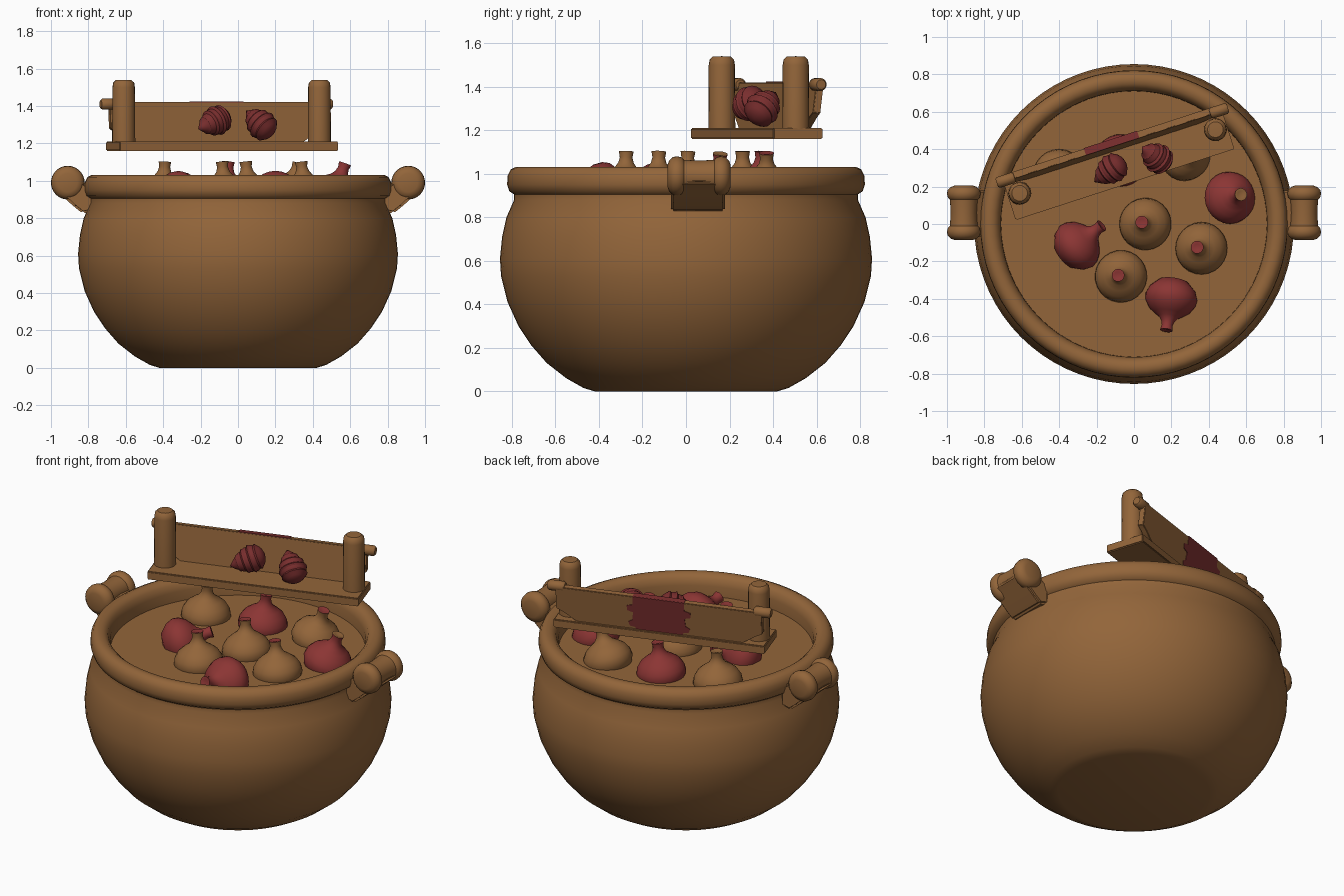
import bpy, bmesh, math
from mathutils import Vector, Matrix

if "Cube" in bpy.data.objects:
    bpy.data.objects.remove(bpy.data.objects["Cube"])


def material(name, rgb):
    m = bpy.data.materials.new(name)
    m.use_nodes = True
    m.diffuse_color = (*rgb, 1)
    m.node_tree.nodes["Principled BSDF"].inputs["Base Color"].default_value = (*rgb, 1)
    return m


BROWN = material("warm brown", (0.29, 0.13, 0.042))
RED = material("onion red", (0.26, 0.036, 0.034))
DARK = material("dark red", (0.19, 0.027, 0.027))


def finish(name, bm, mats, matrix=Matrix(), smooth=40):
    bmesh.ops.remove_doubles(bm, verts=bm.verts, dist=1e-5)
    bmesh.ops.recalc_face_normals(bm, faces=bm.faces)
    mesh = bpy.data.meshes.new(name)
    bm.to_mesh(mesh)
    bm.free()
    ob = bpy.data.objects.new(name, mesh)
    bpy.context.collection.objects.link(ob)
    for m in mats:
        mesh.materials.append(m)
    ob.matrix_world = matrix
    bpy.ops.object.select_all(action='DESELECT')
    ob.select_set(True)
    bpy.context.view_layer.objects.active = ob
    if smooth:
        bpy.ops.object.shade_smooth_by_angle(angle=math.radians(smooth))
    return ob


def lathe(name, profile, mats, matrix=Matrix(), steps=32, rule=None, smooth=40):
    """Spin (radius, height) points around the local z axis."""
    bm = bmesh.new()
    vs = [bm.verts.new((r, 0, z)) for r, z in profile]
    es = [bm.edges.new(p) for p in zip(vs, vs[1:])]
    bmesh.ops.spin(bm, geom=vs + es, cent=(0, 0, 0), axis=(0, 0, 1),
                   angle=math.tau, steps=steps, use_duplicate=False)
    if rule:
        for f in bm.faces:
            f.material_index = rule(f.calc_center_median())
    return finish(name, bm, mats, matrix, smooth)


def prism(name, outline, depth, mats, matrix=Matrix(), bevel=0.0, smooth=40):
    """Extrude an (x, z) outline along y, centred on y = 0."""
    bm = bmesh.new()
    face = bm.faces.new([bm.verts.new((x, -depth / 2, z)) for x, z in outline])
    ext = bmesh.ops.extrude_face_region(bm, geom=[face])["geom"]
    bmesh.ops.translate(bm, vec=(0, depth, 0),
                        verts=[v for v in ext if isinstance(v, bmesh.types.BMVert)])
    if bevel:
        bmesh.ops.bevel(bm, geom=bm.edges[:], offset=bevel, segments=2, affect='EDGES')
    return finish(name, bm, mats, matrix, smooth)


def aimed(pos, axis):
    return Matrix.Translation(pos) @ Vector(axis).to_track_quat('Z', 'Y').to_matrix().to_4x4()


# Pot body with rolled rim
lathe("pot", [(0, 0), (.42, 0), (.47, .015), (.55, .06), (.64, .13), (.71, .21), (.77, .30),
              (.82, .41), (.85, .53), (.855, .61), (.845, .71), (.825, .8), (.79, .88),
              (.79, .905), (.812, .92), (.822, .95), (.82, .99), (.805, 1.02), (.78, 1.032),
              (.75, 1.03), (.725, 1.01), (.712, .97), (.71, .89)], [BROWN], steps=72)
lathe("soup", [(0, .91), (.72, .91)], [BROWN], steps=72)

# Scroll handles on both sides
for side, word in ((1, "left"), (-1, "right")):
    roll = [(0, -.145), (.05, -.145), (.07, -.138), (.087, -.12), (.09, -.1), (.085, -.08),
            (.074, -.07), (.07, 0)]
    roll += [(r, -z) for r, z in reversed(roll[:-1])]
    lathe(word + "_handle_scroll", roll, [BROWN],
          aimed((side * .91, .06, .99), (0, 1, 0)))
    strap = [(.99, .96), (.93, .91), (.875, .86), (.83, .825), (.77, .84), (.77, .95), (.88, 1.03)]
    prism(word + "_handle_strap", [(side * x, z) for x, z in strap], .25, [BROWN],
          Matrix.Translation((0, .055, 0)), bevel=.012)

# Onions floating in the soup: position, lean of the stem, skin, tip
onion = [(0, -.1), (.08, -.085), (.125, -.04), (.14, 0), (.134, .035), (.112, .07), (.08, .095),
         (.052, .113), (.036, .135), (.029, .16), (.034, .188), (.018, .188), (0, .18)]
UP = (0, 0, 1)
onions = [((.06, 0), (-.1, .05, 1), BROWN, RED),
          ((.36, -.13), (-.12, .03, 1), BROWN, RED),
          ((-.07, -.28), (-.08, .03, 1), BROWN, RED),
          ((.27, .37), (.3, 0, 1), BROWN, RED),
          ((-.4, .26), (.05, 0, 1), BROWN, BROWN),
          ((-.07, .34), (.1, .05, 1), RED, RED),
          ((.51, .14), (.35, .1, 1), RED, BROWN),
          ((-.31, -.12), (.8, .65, .35), RED, RED),
          ((.2, -.39), (-.15, -1, .3), RED, RED)]
for i, ((x, y), axis, skin, tip) in enumerate(onions, 1):
    lathe(f"onion_{i}", onion, [skin, tip], aimed((x, y, .915), axis), steps=24,
          rule=lambda c: int(c.z > .175))

# Bench frame: local x runs along the plank, local z is height
bench = Matrix.Translation((-.085, .325, 0)) @ Matrix.Rotation(math.radians(18), 4, 'Z')


def on_bench(x, y, z=0):
    return bench @ Matrix.Translation((x, y, z))


prism("bench_plank", [(-.615, 1.16), (.615, 1.16), (.615, 1.21), (-.615, 1.21)], .24,
      [BROWN], bench, bevel=.005)
post = [(0, 1.2), (.062, 1.2), (.06, 1.5), (.056, 1.525), (.042, 1.538), (0, 1.54)]
peg = [(0, -.05), (.022, -.05), (.03, -.04), (.03, .04), (.022, .05), (0, .05)]
for s, word in ((1, "left"), (-1, "right")):
    lathe(word + "_post", post, [BROWN], on_bench(s * .55, .01), steps=20)
    lathe(word + "_peg", peg, [BROWN],
          on_bench(s * .6, .1, 1.41) @ Matrix.Rotation(math.pi / 2, 4, 'Y'), steps=16)

# Leaning back board with clipped lower corners
lean = on_bench(0, .085, 1.2) @ Matrix.Rotation(math.radians(-7), 4, 'X')
prism("back_board", [(-.6, .22), (.6, .22), (.6, .08), (.56, .06), (.47, 0), (-.47, 0),
                     (-.56, .06), (-.6, .08)], .036, [BROWN], lean, bevel=.003)

# Ragged red stain over the back and top of the board
edge = [(.15, .222), (.15, .17), (.185, .16), (.185, .13), (.15, .12), (.155, .07),
        (.18, .055), (.17, .03), (.14, .025), (.13, .002)]
prism("stain_back", edge + [(-x, z) for x, z in reversed(edge)], .004, [DARK],
      lean @ Matrix.Translation((0, .0195, 0)), smooth=0)
prism("stain_top", [(-.15, .219), (.15, .219), (.15, .223), (-.15, .223)], .038, [DARK],
      lean, smooth=0)

# Ridged red bulbs lying on the plank
ridged = [(0, -.1)]
for k in range(1, 20):
    t = k / 20
    swell = math.sin(math.pi * t ** .8) ** .6
    ridged.append((swell * (.084 + .007 * (k % 4 == 0) - .004 * (k % 4 == 1)) * (1 - .25 * t),
                   -.1 + .2 * t))
ridged.append((0, .11))
lathe("ridged_bulb_1", ridged, [DARK], aimed((-.13, .285, 1.315), (-.75, -.55, -.35)),
      steps=20, smooth=25)
lathe("ridged_bulb_2", ridged, [DARK], aimed((.115, .36, 1.31), (-.6, .45, .55)),
      steps=20, smooth=25)
